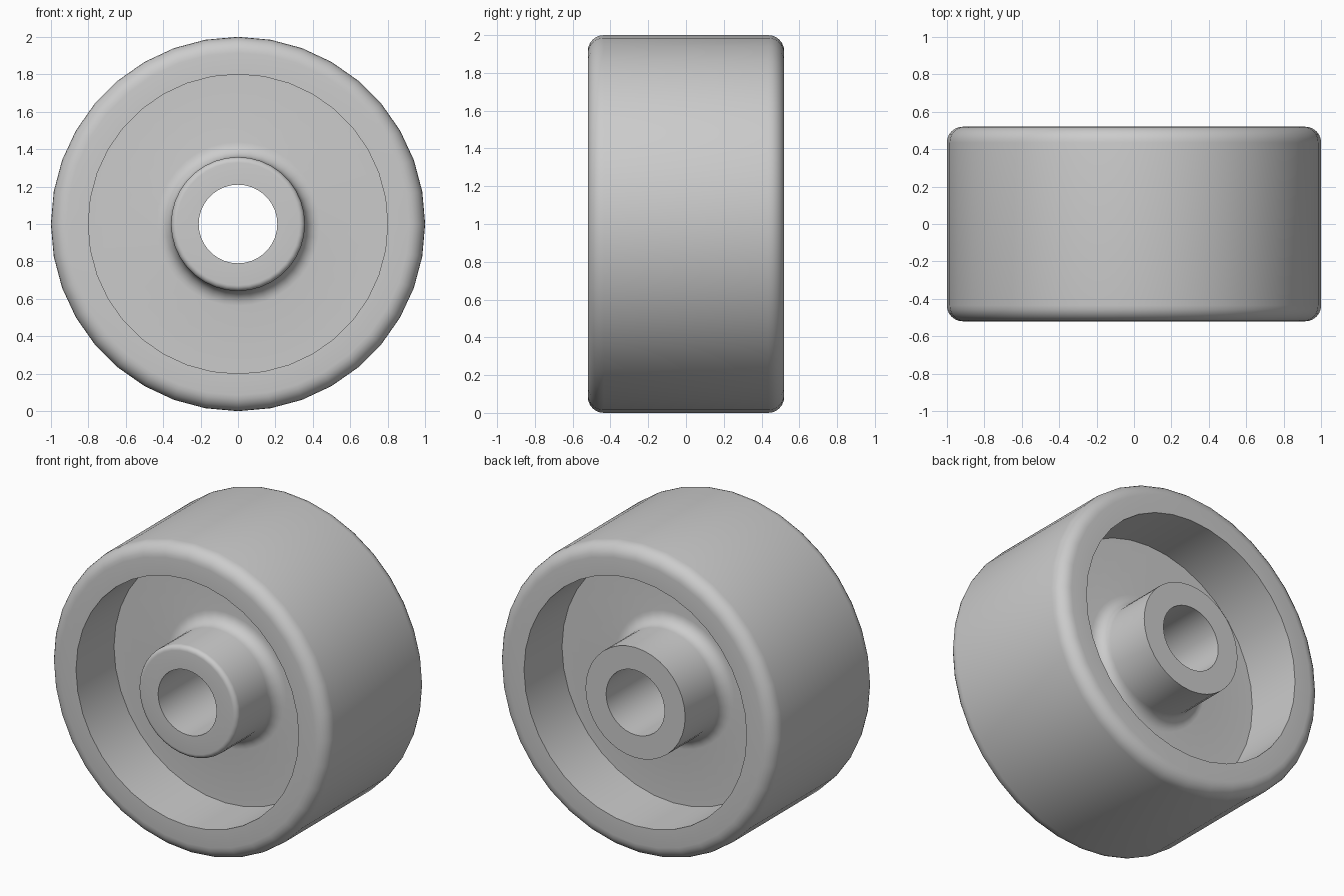
import bpy
import bmesh
from math import cos, sin, pi, radians
from mathutils import Matrix, Vector

if "Cube" in bpy.data.objects:
    bpy.data.objects.remove(bpy.data.objects["Cube"], do_unlink=True)

SEGMENTS = 36
HALF_WIDTH = 0.52
WEB = 0.13           # half thickness of the disc between rim and hub
RIM, RIM_INNER = 1.0, 0.8
HUB, BORE = 0.358, 0.21
RIM_ROUND, HUB_ROUND, FILLET = 0.085, 0.03, 0.08


def arc(r, y, radius, start, end, steps=6):
    """Points (radius, depth) on an arc, angles in degrees."""
    angles = [radians(start + (end - start) * i / steps) for i in range(steps + 1)]
    return [(r + radius * cos(a), y + radius * sin(a)) for a in angles]


def half_profile(hub_round):
    """Section of one side, from the bore out to the tread."""
    pts = [(BORE, HALF_WIDTH)]
    if hub_round:
        pts += arc(HUB - hub_round, HALF_WIDTH - hub_round, hub_round, 90, 0)
    else:
        pts.append((HUB, HALF_WIDTH))
    pts += arc(HUB + FILLET, WEB + FILLET, FILLET, 180, 270)
    pts += [(RIM_INNER, WEB), (RIM_INNER, HALF_WIDTH)]
    pts += arc(RIM - RIM_ROUND, HALF_WIDTH - RIM_ROUND, RIM_ROUND, 90, 0)
    return pts


# Closed section: rounded hub edge at the front, sharp one at the back
front = [(r, -y) for r, y in half_profile(HUB_ROUND)]
section = front + half_profile(0)[::-1]

# Turn the section around the axle
bm = bmesh.new()
rings = []
for s in range(SEGMENTS):
    turn = Matrix.Rotation(2 * pi * s / SEGMENTS, 3, 'Y')
    rings.append([bm.verts.new(turn @ Vector((r, y, 0)) + Vector((0, 0, RIM)))
                  for r, y in section])
for s, ring in enumerate(rings):
    following = rings[(s + 1) % SEGMENTS]
    for i in range(len(section)):
        j = (i + 1) % len(section)
        bm.faces.new((ring[i], ring[j], following[j], following[i]))
bmesh.ops.recalc_face_normals(bm, faces=bm.faces)

mesh = bpy.data.meshes.new("wheel")
bm.to_mesh(mesh)
bm.free()
wheel = bpy.data.objects.new("wheel", mesh)
bpy.context.collection.objects.link(wheel)

# Plain grey
grey = bpy.data.materials.new("plain grey")
grey.use_nodes = True
colour = (0.6, 0.6, 0.6, 1)
grey.diffuse_color = colour
grey.node_tree.nodes["Principled BSDF"].inputs["Base Color"].default_value = colour
mesh.materials.append(grey)

# Smooth curves, crisp corners
bpy.ops.object.select_all(action='DESELECT')
wheel.select_set(True)
bpy.context.view_layer.objects.active = wheel
bpy.ops.object.shade_smooth_by_angle(angle=radians(35))
